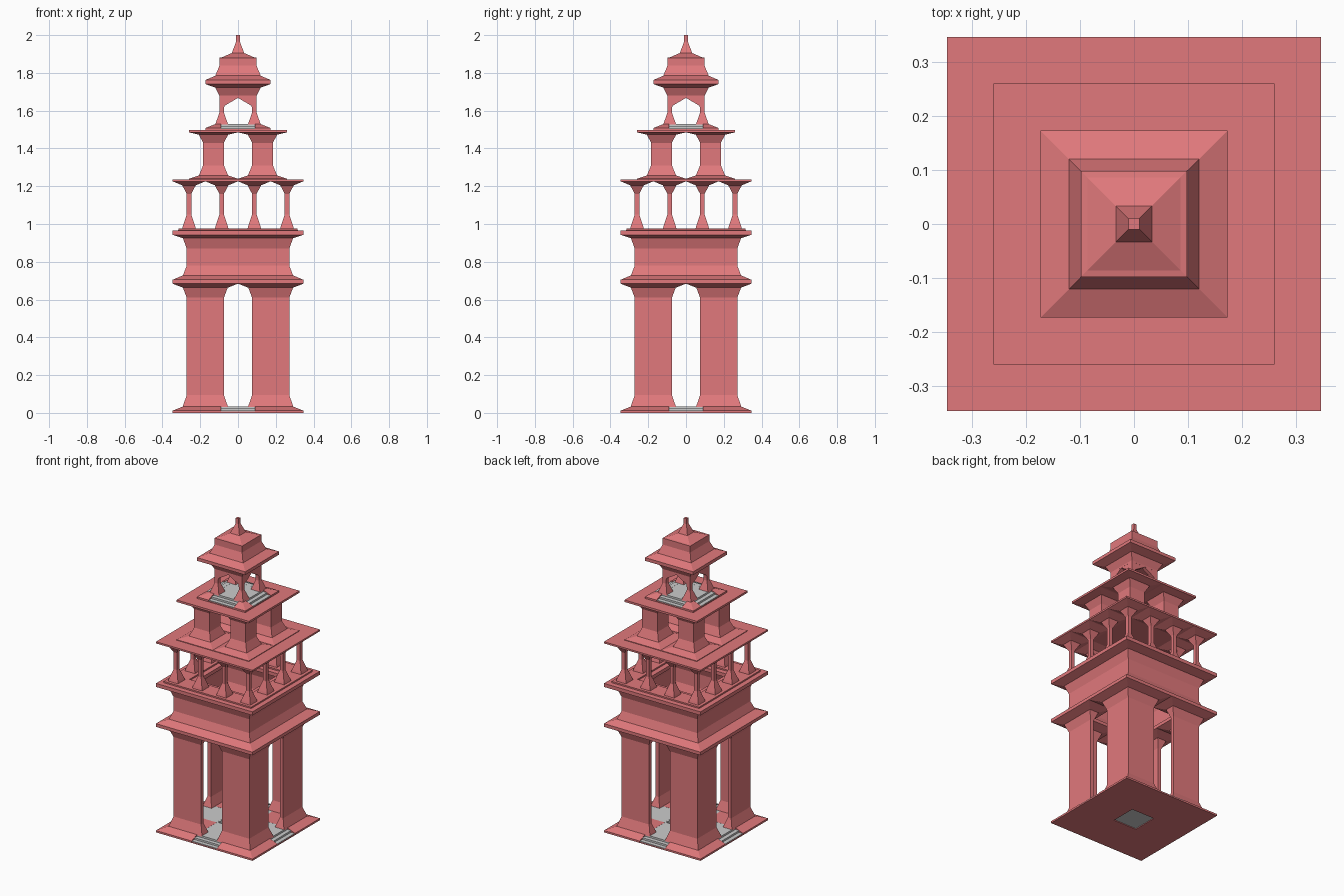
import bpy, bmesh

if "Cube" in bpy.data.objects:
    bpy.data.objects.remove(bpy.data.objects["Cube"])

G = 0.0865           # half of one grid cell
A, B = G, 3 * G      # inner and outer column lines

red = bpy.data.materials.new("red_stone")
red.diffuse_color = (0.75, 0.19, 0.2, 1)
red.use_nodes = True
red.node_tree.nodes["Principled BSDF"].inputs["Base Color"].default_value = red.diffuse_color


def finish(bm, name, mat):
    bmesh.ops.recalc_face_normals(bm, faces=bm.faces)
    me = bpy.data.meshes.new(name)
    bm.to_mesh(me)
    bm.free()
    if mat:
        me.materials.append(mat)
    ob = bpy.data.objects.new(name, me)
    bpy.context.collection.objects.link(ob)
    return ob


def add_loft(bm, rings):
    """Stack of rectangles (x0, x1, y0, y1, z) joined into a closed solid."""
    prev = None
    for x0, x1, y0, y1, z in rings:
        cur = [bm.verts.new(p) for p in
               ((x0, y0, z), (x1, y0, z), (x1, y1, z), (x0, y1, z))]
        if prev:
            for i in range(4):
                j = (i + 1) % 4
                bm.faces.new((prev[i], prev[j], cur[j], cur[i]))
        else:
            bm.faces.new(cur[::-1])
        prev = cur
    bm.faces.new(prev)


def moulded(name, foots, profile, mat=red):
    """Loft each footprint, widened by the profile's (offset, z) pairs."""
    bm = bmesh.new()
    for x0, x1, y0, y1 in foots:
        add_loft(bm, [(x0 - o, x1 + o, y0 - o, y1 + o, z) for o, z in profile])
    return finish(bm, name, mat)


def corners(foots):
    """Repeat footprints in all four quadrants."""
    out = []
    for x0, x1, y0, y1 in foots:
        for sx in (1, -1):
            for sy in (1, -1):
                out.append((min(sx * x0, sx * x1), max(sx * x0, sx * x1),
                            min(sy * y0, sy * y1), max(sy * y0, sy * y1)))
    return out


def frame(r0, r1):
    """Four beams forming a square ring."""
    return [(-r1, r1, r0, r1), (-r1, r1, -r1, -r0),
            (-r1, -r0, -r0, r0), (r0, r1, -r0, r0)]


def stepped_base(name, h, z, inner):
    """Sloped corner plates with three grey steps in each side."""
    bm = bmesh.new()
    w = 0.09
    for sx in (1, -1):
        for sy in (1, -1):
            rings = []
            for e, dz in ((h, 0.007), (h, 0.012), (h - 0.058, 0.035)):
                xs, ys = sorted((sx * w, sx * e)), sorted((sy * w, sy * e))
                rings.append((*xs, *ys, z + dz))
            add_loft(bm, rings)
    for x0, x1, y0, y1 in frame(inner, h):
        add_loft(bm, [(x0, x1, y0, y1, z), (x0, x1, y0, y1, z + 0.007)])
    finish(bm, name + "_plate", red)
    bm = bmesh.new()
    for i in range(3):
        e, top = h - 0.002 - 0.026 * i, z + 0.0115 * (i + 1)
        for s in (1, -1):
            a, b = sorted((s * w, s * e))
            add_loft(bm, [(-w, w, a, b, z + 0.005), (-w, w, a, b, top)])
            add_loft(bm, [(a, b, -w, w, z + 0.005), (a, b, -w, w, top)])
    finish(bm, name + "_steps", None)


# Ground storey: stepped base, paved floor with a shallow pit, L-shaped piers
stepped_base("ground", 4 * G, 0, 0.083)
moulded("ground_floor", frame(0.083, 0.245), [(0, 0.004), (0, 0.034)], None)
moulded("pit_floor", [(-0.09, 0.09, -0.09, 0.09)], [(0, 0.005), (0, 0.01)], None)
moulded("corner_piers", corners([(A, B, B, B), (B, B, A, B)]),
        [(0.034, 0.03), (0.03, 0.042), (0.012, 0.095), (0.012, 0.61),
         (0.032, 0.663), (G, 0.684), (G, 0.69)])

# Second storey: closed hollow wall with cornices above and below
moulded("wall_storey", frame(B, B),
        [(G, 0.684), (G, 0.705), (0.032, 0.728), (0.012, 0.78), (0.012, 0.87),
         (0.032, 0.925), (G, 0.943), (G, 0.966), (0.055, 0.967), (0.055, 0.976)])

# Third storey: ring of twelve slender columns under a flat slab
ring = [(x, x, y, y) for x in (-B, -A, A, B) for y in (-B, -A, A, B)
        if abs(x) == B or abs(y) == B]
moulded("gallery_columns", ring,
        [(0.036, 0.975), (0.032, 0.99), (0.012, 1.05), (0.012, 1.16),
         (0.036, 1.205), (G, 1.226)])
moulded("gallery_slab", [(0, 0, 0, 0)], [(4 * G, 1.225), (4 * G, 1.236)])

# Fourth storey: four square piers with flared bases and capitals
moulded("upper_piers", corners([(A, 2 * G, A, 2 * G)]),
        [(G, 1.235), (G, 1.24), (0.034, 1.257), (0.012, 1.31), (0.012, 1.43),
         (0.034, 1.473), (G, 1.485)])
moulded("upper_slab", [(0, 0, 0, 0)], [(B, 1.484), (B, 1.497)])

# Lantern: stepped base, four columns and gabled arches
stepped_base("lantern", 2 * G, 1.496, 0.02)
moulded("lantern_floor", [(0, 0, 0, 0)], [(0.092, 1.5), (0.092, 1.53)], None)
moulded("lantern_columns", corners([(A, A, A, A)]),
        [(0.034, 1.526), (0.03, 1.538), (0.012, 1.59), (0.012, 1.67)])
bm = bmesh.new()
half = [(0.098, 1.68), (0.098, 1.6), (0.075, 1.6), (0.072, 1.625)]
outline = half + [(0, 1.668)] + [(-x, z) for x, z in reversed(half)]
for swap in (False, True):
    for c in (-A, A):
        f = bm.faces.new([bm.verts.new((c - 0.0115, x, z) if swap else (x, c - 0.0115, z))
                          for x, z in outline])
        ext = bmesh.ops.extrude_face_region(bm, geom=[f], use_keep_orig=True)
        moved = [v for v in ext["geom"] if isinstance(v, bmesh.types.BMVert)]
        bmesh.ops.translate(bm, verts=moved, vec=(0.023, 0, 0) if swap else (0, 0.023, 0))
finish(bm, "lantern_arches", red)

# Roof and finial
moulded("roof", [(0, 0, 0, 0)],
        [(0.0985, 1.67), (0.0985, 1.68), (0.12, 1.722), (0.173, 1.741), (0.173, 1.762),
         (0.12, 1.785), (0.0985, 1.838), (0.0985, 1.88), (0.086, 1.882),
         (0.033, 1.905), (0.01, 1.965), (0.01, 2.0)])
